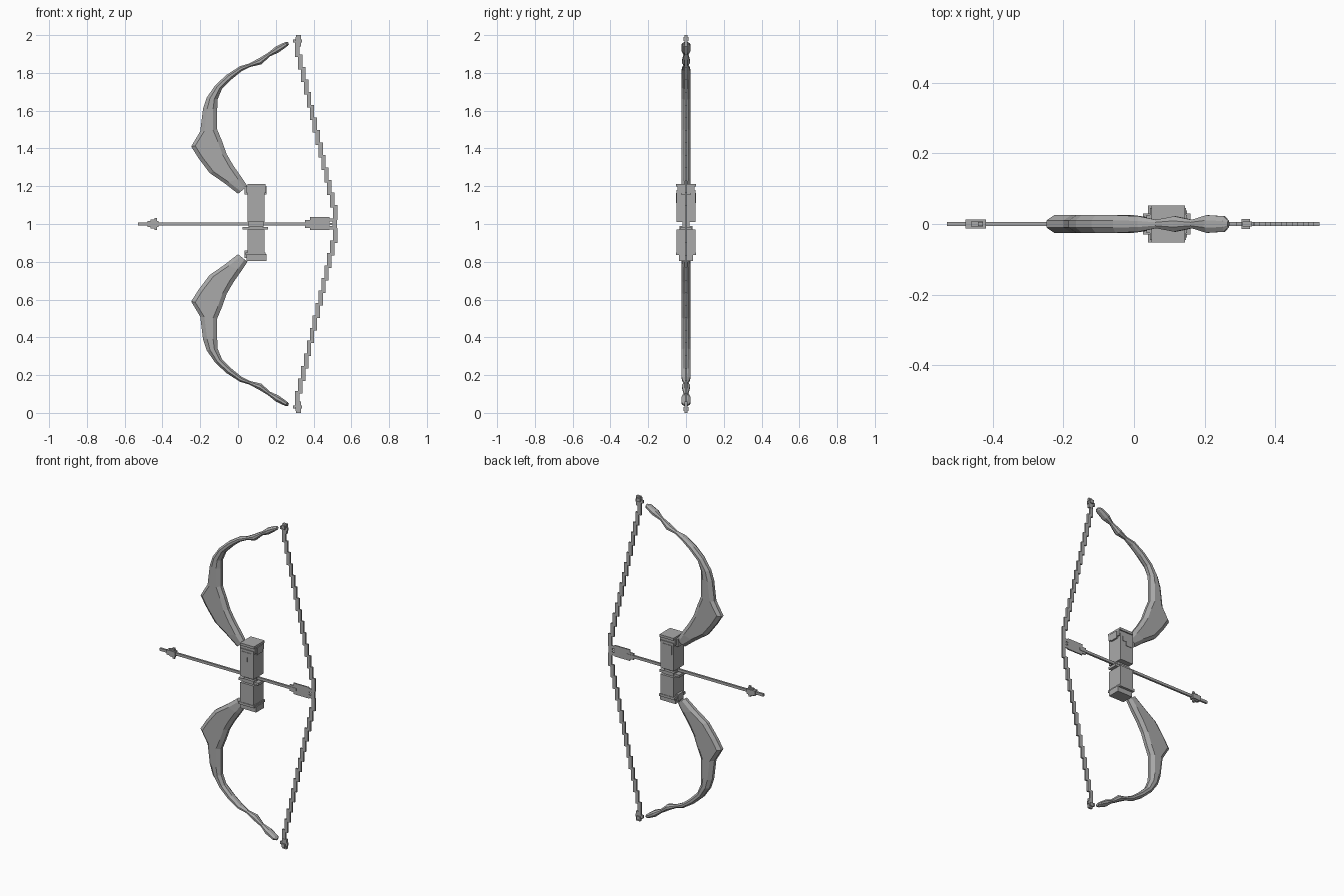
import bpy
import bmesh
from mathutils import Vector

default_cube = bpy.data.objects.get("Cube")
if default_cube:
    bpy.data.objects.remove(default_cube, do_unlink=True)

grey = bpy.data.materials.new("plain grey")
grey.diffuse_color = (0.4, 0.4, 0.4, 1)
grey.use_nodes = True
grey.node_tree.nodes["Principled BSDF"].inputs["Base Color"].default_value = (0.4, 0.4, 0.4, 1)

MIDDLE = 1.0  # height of the arrow and of the mirror plane


def finish(name, bm):
    """Turn a bmesh into a flat shaded object with outward normals."""
    bmesh.ops.recalc_face_normals(bm, faces=bm.faces)
    mesh = bpy.data.meshes.new(name)
    bm.to_mesh(mesh)
    bm.free()
    mesh.materials.append(grey)
    obj = bpy.data.objects.new(name, mesh)
    bpy.context.collection.objects.link(obj)
    return obj


def add_box(bm, x0, x1, depth, z0, z1):
    """Box centred on y = 0, reaching depth to the front and to the back."""
    verts = bmesh.ops.create_cube(bm, size=1)["verts"]
    for v in verts:
        v.co.x = x0 + (v.co.x + 0.5) * (x1 - x0)
        v.co.y *= 2 * depth
        v.co.z = z0 + (v.co.z + 0.5) * (z1 - z0)


def boxes(name, rows):
    bm = bmesh.new()
    for row in rows:
        add_box(bm, *row)
    return finish(name, bm)


# Limb stations: outer x, outer height, inner x, inner height, half depth
LIMB = [
    (0, .16, .05, .2, .02),
    (-.07, .215, .02, .245, .025),
    (-.15, .27, -.025, .31, .025),
    (-.21, .35, -.06, .37, .025),
    (-.248, .41, -.085, .44, .025),
    (-.2, .49, -.11, .5, .025),
    (-.185, .61, -.11, .61, .025),
    (-.165, .67, -.108, .66, .025),
    (-.12, .735, -.085, .715, .025),
    (-.06, .79, -.035, .765, .025),
    (.01, .835, .02, .81, .022),
    (.06, .85, .066, .832, .012),
    (.11, .877, .123, .845, .022),
    (.16, .907, .17, .888, .012),
    (.2, .94, .215, .908, .025),
    (.25, .963, .262, .942, .022),
    (.265, .963, .27, .951, .01),
]


def limb(name, side):
    """Loft a bevelled eight-sided section through the stations."""
    bm = bmesh.new()
    rings = []
    for ox, oz, ix, iz, d in LIMB:
        outer = Vector((ox, 0, MIDDLE + side * oz))
        inner = Vector((ix, 0, MIDDLE + side * iz))
        width = (inner - outer).length
        bevel = min(0.022, width * 0.3) / width
        section = [(0, .4), (bevel, 1), (1 - bevel, 1), (1, .4),
                   (1, -.4), (1 - bevel, -1), (bevel, -1), (0, -.4)]
        ring = []
        for t, k in section:
            p = outer.lerp(inner, t)
            p.y = k * d
            ring.append(bm.verts.new(p))
        rings.append(ring)
    for a, b in zip(rings, rings[1:]):
        for i in range(8):
            j = (i + 1) % 8
            bm.faces.new((a[i], a[j], b[j], b[i]))
    bm.faces.new(rings[0])
    bm.faces.new(rings[-1])
    return finish(name, bm)


def string_half(name, side):
    """Stepped string from the arrow nock to the tip."""
    bm = bmesh.new()
    steps = 14
    rise = 0.93 / steps
    for i in range(steps):
        x = 0.515 - i * 0.2 / (steps - 1)
        lo = 0.02 + i * rise
        hi = lo + rise * 1.2
        ends = sorted((MIDDLE + side * lo, MIDDLE + side * hi))
        add_box(bm, x - .012, x + .011, .005, *ends)
    return finish(name, bm)


def string_knot(name, side):
    """Small blocky knob at the end of the string."""
    rows = []
    for x0, x1, d, lo, hi in [(.308, .334, .007, .94, 1), (.29, .34, .006, .96, .978),
                              (.305, .328, .014, .968, .99)]:
        z0, z1 = sorted((MIDDLE + side * lo, MIDDLE + side * hi))
        rows.append((x0, x1, d, z0, z1))
    return boxes(name, rows)


for label, side in (("upper", 1), ("lower", -1)):
    limb(label + "_limb", side)
    string_half(label + "_string", side)
    string_knot(label + "_string_knot", side)

boxes("string_centre", [(.5, .525, .005, .97, 1.03)])

# Grip: two blocks with a waist between them
boxes("upper_grip", [(.05, .14, .05, 1.01, 1.18)])
boxes("lower_grip", [(.05, .14, .05, .835, .97)])
boxes("grip_waist", [(.055, .135, .018, .96, 1.02),
                     (.06, .13, .035, .965, .99),
                     (.025, .16, .03, .97, .985)])

# Stepped collars at both ends of the grip
boxes("upper_grip_cap", [(.05, .145, .052, 1.198, 1.213),
                         (.035, .15, .026, 1.155, 1.2),
                         (.045, .147, .045, 1.165, 1.2),
                         (.06, .125, .053, 1.135, 1.165),
                         (.06, .1, .053, 1.11, 1.135)])
boxes("lower_grip_cap", [(.045, .15, .038, .805, .84),
                         (.035, .14, .026, .82, .86),
                         (.04, .145, .053, .835, .85)])

# Arrow
boxes("arrow_shaft", [(-.53, .4, .006, MIDDLE - .008, MIDDLE + .008)])
boxes("arrow_head", [(-.478, -.42, .013, .985, 1.015),
                     (-.462, -.428, .007, .977, 1.023),
                     (-.442, -.428, .005, .967, 1.033)])
boxes("arrow_fletching", [(.355, .385, .004, .98, 1.02),
                          (.38, .485, .004, .968, 1.036),
                          (.485, .502, .003, .972, .99),
                          (.485, .502, .003, 1.012, 1.03),
                          (.47, .515, .003, .995, 1.005)])
